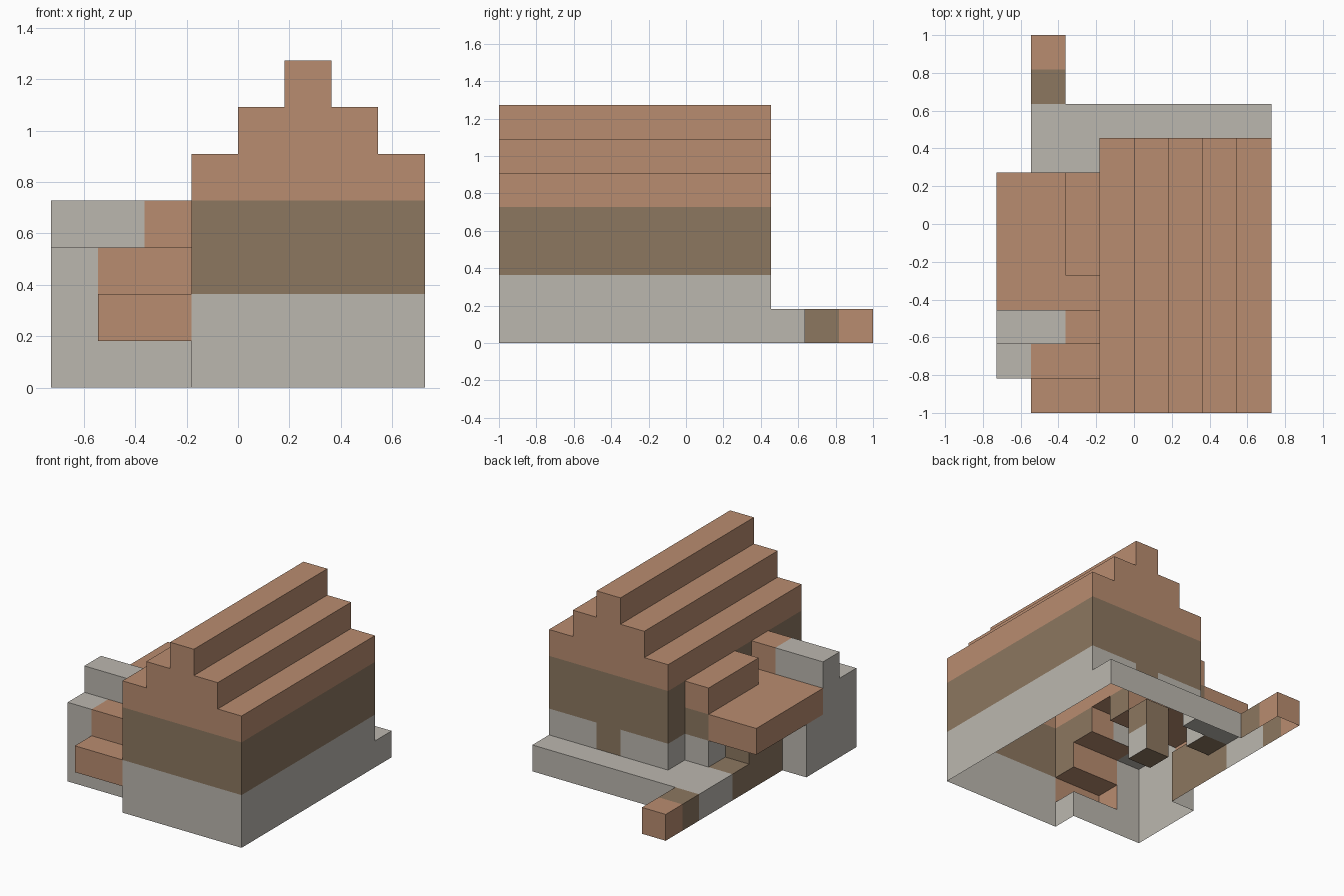
import bpy, bmesh
from mathutils import Vector

if "Cube" in bpy.data.objects:
    bpy.data.objects.remove(bpy.data.objects["Cube"])

U = 2 / 11                                  # size of one building block
ORIGIN = Vector((-4 * U, -1, 0))            # grid corner


def material(name, rgb):
    m = bpy.data.materials.new(name)
    m.diffuse_color = (*rgb, 1)
    m.use_nodes = True
    m.node_tree.nodes["Principled BSDF"].inputs["Base Color"].default_value = m.diffuse_color
    return m


MATS = [material("grey_stone", (0.50, 0.475, 0.43)),
        material("brown_timber", (0.265, 0.185, 0.117)),
        material("terracotta", (0.485, 0.265, 0.162))]
STONE, TIMBER, TILE = 0, 1, 2
cells = {}                                  # (i, j, k) -> (part, colour)


def block(part, xs, ys, zs, colour):
    """Fill a range of grid blocks; later parts override earlier ones."""
    for i in range(*xs):
        for j in range(*ys):
            for k in range(*zs):
                cells[i, j, k] = (part, colour)


def hollow(xs, ys, zs):
    for i in range(*xs):
        for j in range(*ys):
            for k in range(*zs):
                cells.pop((i, j, k), None)


# main house: stone base, timber walls, stepped roof
block("house_base", (3, 8), (0, 8), (0, 2), STONE)
block("house_walls", (3, 8), (0, 8), (2, 4), TIMBER)
for step in range(3):
    block("house_roof", (3 + step, 8 - step), (0, 8), (4 + step, 5 + step), TILE)
block("back_door", (5, 6), (7, 8), (0, 2), TIMBER)

# terrace behind the house and the path leading away
block("terrace", (1, 8), (8, 9), (0, 1), STONE)
block("terrace", (1, 3), (7, 8), (0, 1), STONE)
block("path_plank", (1, 2), (9, 10), (0, 1), TIMBER)
block("path_end", (1, 2), (10, 11), (0, 1), TILE)

# side room with lean-to roof
block("side_room", (1, 3), (4, 7), (0, 3), TIMBER)
block("side_room_base", (2, 3), (6, 7), (0, 2), STONE)
block("side_roof_low", (0, 2), (3, 7), (2, 3), TILE)
block("side_roof_high", (2, 3), (4, 7), (3, 4), TILE)
hollow((1, 2), (6, 7), (1, 2))              # doorway
hollow((2, 3), (4, 5), (1, 3))              # small chamber

# stepped stone mass at the front left
block("side_stone", (0, 3), (1, 4), (0, 2), STONE)
block("side_stone", (0, 1), (1, 3), (2, 3), STONE)
block("side_stone", (0, 2), (2, 3), (2, 4), STONE)
block("front_steps", (2, 3), (2, 3), (2, 4), TILE)
block("front_steps", (2, 3), (3, 4), (2, 3), TILE)
block("front_steps", (1, 3), (1, 2), (1, 3), TILE)
block("front_steps", (1, 3), (0, 1), (1, 2), TILE)

# build each part from its exposed faces (open underneath at ground level)
for part in dict.fromkeys(p for p, c in cells.values()):
    bm = bmesh.new()
    colour = STONE
    for cell, (owner, colour_index) in cells.items():
        if owner != part:
            continue
        colour = colour_index
        for axis in range(3):
            for side in (0, 1):
                near = list(cell)
                near[axis] += 2 * side - 1
                if tuple(near) in cells or near[2] < 0:
                    continue
                quad = []
                for a, b in ((0, 0), (1, 0), (1, 1), (0, 1)):
                    p = Vector(cell)
                    p[axis] += side
                    p[(axis + 1) % 3] += a
                    p[(axis + 2) % 3] += b
                    quad.append(bm.verts.new(ORIGIN + p * U))
                bm.faces.new(quad if side else quad[::-1])
    bmesh.ops.remove_doubles(bm, verts=bm.verts[:], dist=0.001)
    bmesh.ops.dissolve_limit(bm, angle_limit=0.01, verts=bm.verts[:], edges=bm.edges[:])
    mesh = bpy.data.meshes.new(part)
    bm.to_mesh(mesh)
    bm.free()
    mesh.materials.append(MATS[colour])
    bpy.context.collection.objects.link(bpy.data.objects.new(part, mesh))
